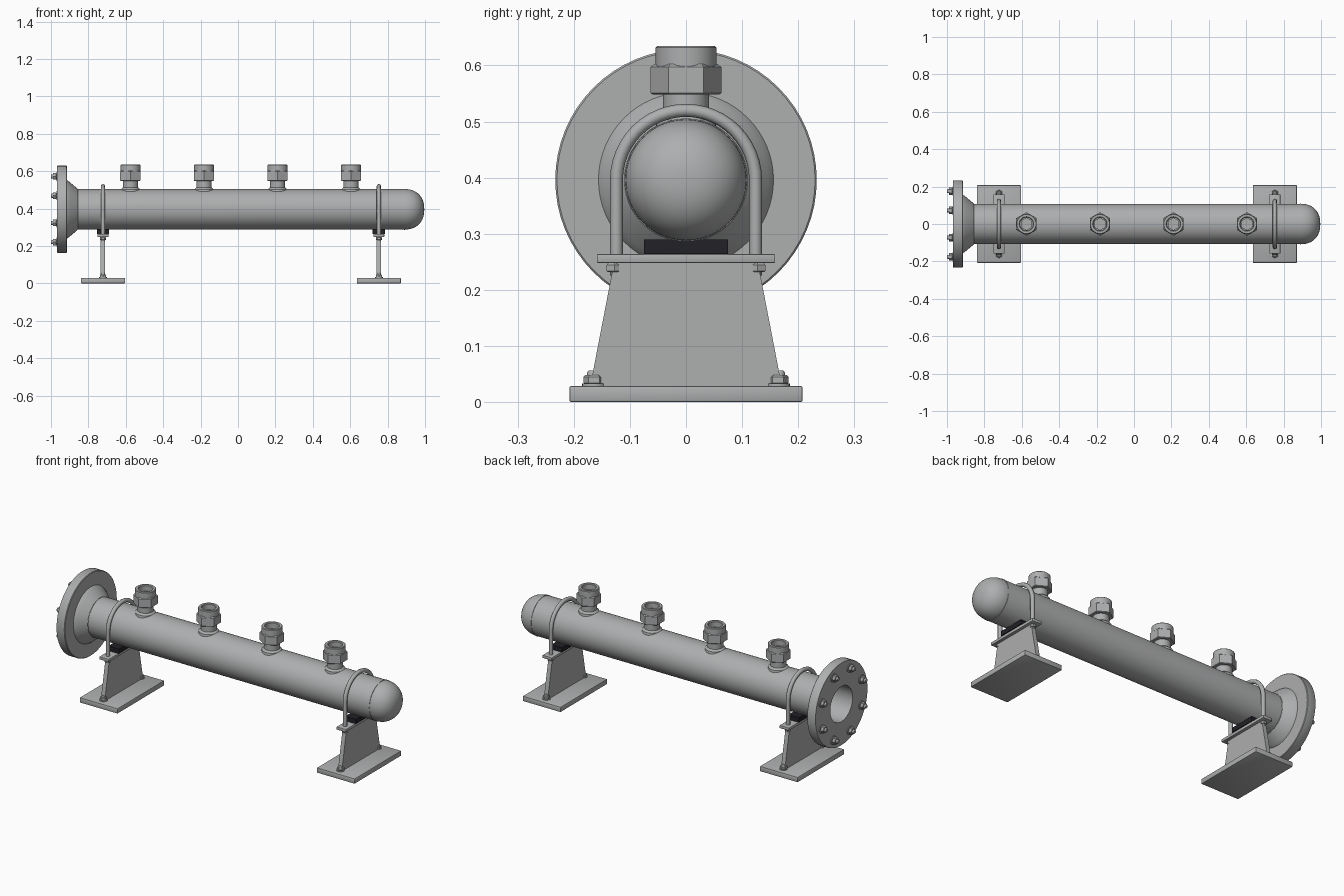
import bpy, bmesh, math
from mathutils import Matrix, Vector

if "Cube" in bpy.data.objects:
    bpy.data.objects.remove(bpy.data.objects["Cube"])


def material(name, colour):
    m = bpy.data.materials.new(name)
    m.use_nodes = True
    m.diffuse_color = (*colour, 1)
    m.node_tree.nodes["Principled BSDF"].inputs["Base Color"].default_value = (*colour, 1)
    return m


STEEL = material("grey steel", (0.42, 0.425, 0.43))
RUBBER = material("black rubber", (0.015, 0.015, 0.02))
AXIS_Z = 0.396       # height of the pipe axis
PIPE_R = 0.108


def finish(name, bm, mat, location, angle=35):
    bmesh.ops.recalc_face_normals(bm, faces=bm.faces)
    mesh = bpy.data.meshes.new(name)
    bm.to_mesh(mesh)
    bm.free()
    ob = bpy.data.objects.new(name, mesh)
    ob.location = location
    mesh.materials.append(mat)
    bpy.context.collection.objects.link(ob)
    bpy.ops.object.select_all(action='DESELECT')
    ob.select_set(True)
    bpy.context.view_layer.objects.active = ob
    bpy.ops.object.shade_smooth_by_angle(angle=math.radians(angle))
    return ob


def lathe(name, profile, location, axis='z', sides=48, turn=0, mat=STEEL):
    """Revolve (distance along axis, radius) points; radius 0 closes an end."""
    bm = bmesh.new()
    rings = []
    for along, r in profile:
        if r == 0:
            rings.append([bm.verts.new((0, 0, along))] * sides)
        else:
            angles = [turn + math.tau * i / sides for i in range(sides)]
            rings.append([bm.verts.new((r * math.cos(a), r * math.sin(a), along)) for a in angles])
    for a, b in zip(rings, rings[1:]):
        for i in range(sides):
            j = (i + 1) % sides
            corners = list(dict.fromkeys((a[i], a[j], b[j], b[i])))
            if len(corners) > 2:
                bm.faces.new(corners)
    bmesh.ops.remove_doubles(bm, verts=bm.verts, dist=1e-6)
    if axis == 'x':
        bm.transform(Matrix.Rotation(math.pi / 2, 4, 'Y'))
    return finish(name, bm, mat, location)


def block(name, size, location, bevel=0.0, mat=STEEL, top_y=1.0):
    """Box with optional bevel; top_y narrows its upper edge along y."""
    bm = bmesh.new()
    bmesh.ops.create_cube(bm, size=1)
    for v in bm.verts:
        v.co = Vector(v.co) * Vector((1, 1, 1)).length / math.sqrt(3)
        v.co.x *= size[0]
        v.co.y *= size[1] * (top_y if v.co.z > 0 else 1)
        v.co.z *= size[2]
    if bevel:
        bmesh.ops.bevel(bm, geom=bm.edges[:], offset=bevel, segments=2, profile=0.5, affect='EDGES')
    return finish(name, bm, mat, location)


def nut(name, r, height, location, axis='z', turn=math.pi / 2):
    """Hex nut with chamfered rims."""
    c = min(0.004, height * 0.2)
    profile = [(0, 0), (0, r - c / 2), (c / 2, r), (height - c, r), (height, r - c), (height, 0)]
    return lathe(name, profile, location, axis, 6, turn)


# Main pipe: open at the flange, rounded cap at the other end, hollow inside
CAP_X, CAP_L = 0.89, 0.106
BORE_R = 0.099
pipe = [(-0.955, BORE_R), (-0.955, PIPE_R), (CAP_X, PIPE_R)]
for i in range(1, 15):
    t = i / 14 * math.pi / 2
    r = PIPE_R * math.cos(t) ** 0.88 if i < 14 else 0
    pipe.append((CAP_X + CAP_L * math.sin(t) ** 0.88, r))
pipe += [(CAP_X + 0.06, 0), (CAP_X, BORE_R), (-0.955, BORE_R)]
lathe("main_pipe", pipe, (0, 0, AXIS_Z), 'x', 64)

# Weld beads at the cap and at the flange neck
for name, x in (("cap_weld", CAP_X), ("neck_weld", -0.86)):
    bead = [(-0.005, 0.104), (-0.003, 0.1095), (0.003, 0.1095), (0.005, 0.104), (-0.005, 0.104)]
    lathe(name, bead, (x, 0, AXIS_Z), 'x', 64)

# Weld-neck flange
FACE_X = -0.967
flange = [(FACE_X, BORE_R), (FACE_X, 0.231), (FACE_X + 0.003, 0.233), (-0.918, 0.233),
          (-0.915, 0.230), (-0.915, 0.156), (-0.908, 0.152), (-0.900, 0.146),
          (-0.862, 0.114), (-0.858, 0.110), (-0.858, BORE_R), (FACE_X, BORE_R)]
lathe("flange", flange, (0, 0, AXIS_Z), 'x', 64)

# Flange bolts on the open face
for i in range(8):
    a = math.tau * (i + 0.5) / 8
    y, z = 0.19 * math.cos(a), AXIS_Z + 0.19 * math.sin(a)
    lathe("flange_washer", [(0, 0), (0, 0.024), (0.005, 0.024), (0.005, 0)],
          (FACE_X - 0.004, y, z), 'x', 24)
    nut("flange_nut", 0.02, 0.02, (FACE_X - 0.023, y, z), 'x')
    lathe("flange_stud", [(0, 0), (0, 0.009), (0.003, 0.011), (0.03, 0.011), (0.03, 0)],
          (-1.0, y, z), 'x', 16)

# Outlet nozzles along the top: weld, neck, hex union and open collar
for i in range(4):
    spot = (-0.575 + 0.393 * i, 0, 0)
    lathe("outlet_weld", [(0.49, 0.038), (0.49, 0.054), (0.503, 0.052), (0.512, 0.041),
                          (0.512, 0.038), (0.49, 0.038)], spot, sides=32)
    lathe("outlet_neck", [(0.48, 0.030), (0.48, 0.041), (0.552, 0.041), (0.552, 0.030),
                          (0.48, 0.030)], spot, sides=32)
    lathe("outlet_hex", [(0.548, 0.032), (0.548, 0.059), (0.551, 0.063), (0.597, 0.063),
                         (0.603, 0.056), (0.603, 0.032), (0.548, 0.032)], spot,
          sides=6, turn=math.pi / 2)
    lathe("outlet_collar", [(0.575, 0), (0.575, 0.054), (0.632, 0.054), (0.635, 0.051),
                            (0.635, 0.039), (0.632, 0.036), (0.59, 0.036), (0.59, 0)],
          spot, sides=32)


def u_bolt(x):
    curve = bpy.data.curves.new("u_bolt", 'CURVE')
    curve.dimensions = '3D'
    curve.bevel_depth = 0.0115
    curve.bevel_resolution = 2
    curve.use_fill_caps = True
    r = 0.124
    path = [(x, r, 0.226)]
    path += [(x, r * math.cos(math.pi * i / 24), AXIS_Z + r * math.sin(math.pi * i / 24))
             for i in range(25)]
    path.append((x, -r, 0.226))
    spline = curve.splines.new('POLY')
    spline.points.add(len(path) - 1)
    for p, co in zip(spline.points, path):
        p.co = (*co, 1)
    spline.use_smooth = True
    curve.materials.append(STEEL)
    bpy.context.collection.objects.link(bpy.data.objects.new("u_bolt", curve))


# Two supports: base, tapered web, saddle plate, pad, U-bolt and fixings
for x in (-0.722, 0.753):
    block("base_plate", (0.236, 0.416, 0.029), (x, 0, 0.0145), 0.004)
    block("support_web", (0.024, 0.342, 0.222), (x, 0, 0.138), top_y=0.75)
    block("saddle_plate", (0.058, 0.318, 0.016), (x, 0, 0.256), 0.002)
    block("rubber_pad", (0.066, 0.15, 0.026), (x, 0, 0.277), mat=RUBBER)
    u_bolt(x)
    for side in (-1, 1):
        nut("clamp_nut", 0.0165, 0.016, (x, side * 0.127, 0.232), turn=0)
        lathe("anchor_washer", [(0, 0), (0, 0.021), (0.004, 0.021), (0.004, 0)],
              (x, side * 0.164, 0.029), sides=24)
        nut("anchor_nut", 0.019, 0.015, (x, side * 0.164, 0.033))
        lathe("anchor_stud", [(0, 0), (0, 0.009), (0.025, 0.009), (0.028, 0.007), (0.028, 0)],
              (x, side * 0.167, 0.028), sides=16)
